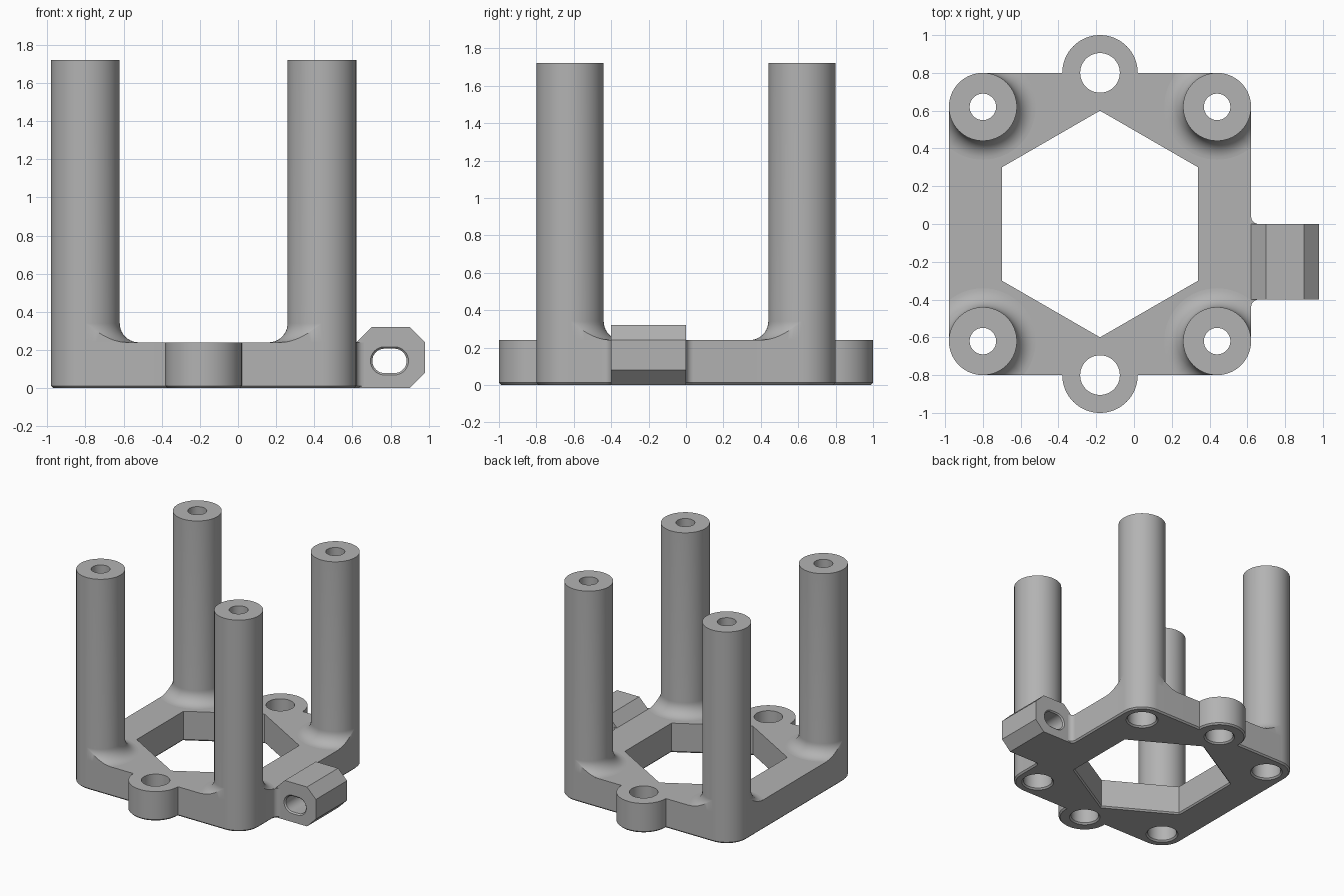
import bpy, bmesh
from math import cos, sin, acos, asin, pi, radians

if "Cube" in bpy.data.objects:
    bpy.data.objects.remove(bpy.data.objects["Cube"])

grey = bpy.data.materials.new("plain grey")
grey.use_nodes = True
colour = (0.45, 0.45, 0.45, 1)
grey.diffuse_color = colour
grey.node_tree.nodes["Principled BSDF"].inputs["Base Color"].default_value = colour

CX = -0.18           # centre of the plate in x
HALF = 0.8           # half width of the plate
POST_R, POST_AT = 0.18, 0.62
THICK, TOP = 0.24, 1.72
FILLET = 0.1
BORE, SCREW = 0.11, 0.07
CH = 0.012           # edge chamfer


def loft(name, rings, wrap=False):
    """Skin a list of equal rings, capped at the ends or wrapped into a tube."""
    bm = bmesh.new()
    rows = [[bm.verts.new(p) for p in ring] for ring in rings]
    n = len(rows[0])
    pairs = list(zip(rows, rows[1:]))
    if wrap:
        pairs.append((rows[-1], rows[0]))
    else:
        bm.faces.new(rows[0])
        bm.faces.new(rows[-1])
    for a, b in pairs:
        for i in range(n):
            j = (i + 1) % n
            bm.faces.new((a[i], a[j], b[j], b[i]))
    bmesh.ops.remove_doubles(bm, verts=bm.verts, dist=1e-5)
    bmesh.ops.recalc_face_normals(bm, faces=bm.faces)
    mesh = bpy.data.meshes.new(name)
    bm.to_mesh(mesh)
    bm.free()
    mesh.materials.append(grey)
    obj = bpy.data.objects.new(name, mesh)
    bpy.context.collection.objects.link(obj)
    return obj


def activate(obj):
    bpy.ops.object.select_all(action='DESELECT')
    obj.select_set(True)
    bpy.context.view_layer.objects.active = obj


def cut(obj, cutters):
    for c in cutters:
        mod = obj.modifiers.new("cut", 'BOOLEAN')
        mod.operation, mod.solver, mod.object = 'DIFFERENCE', 'EXACT', c
        activate(obj)
        bpy.ops.object.modifier_apply(modifier=mod.name)
        bpy.data.objects.remove(c)


def smooth(obj):
    activate(obj)
    bpy.ops.object.shade_smooth_by_angle(angle=radians(30))


def arc(x, y, r, start, end, n):
    return [(x + r * cos(start + (end - start) * i / n),
             y + r * sin(start + (end - start) * i / n)) for i in range(n + 1)]


def at_z(points, z):
    return [(x, y, z) for x, y in points]


def hole(x, y, r, sides, spin=0):
    """Upright cutter that flares at the underside."""
    def ring(rad, z):
        return [(x + rad * cos(spin + 2 * pi * i / sides),
                 y + rad * sin(spin + 2 * pi * i / sides), z) for i in range(sides)]
    return loft("cutter", [ring(r + 2 * CH, -CH), ring(r, CH), ring(r, THICK + 0.1)])


# Plate outline: rounded corners, two half-round ears, fillets beside the tab
def outline(d):
    r, e = POST_R - d, 0.2 - d
    dip = asin(d / e)
    px, mx = CX + POST_AT, CX - POST_AT
    edge = CX + HALF
    pts = arc(px, -POST_AT, r, -pi / 2, 0, 16)
    pts += arc(edge + 0.04, -0.44, 0.04 + d, pi, pi / 2, 6)
    pts += arc(edge + 0.04, 0.04, 0.04 + d, 1.5 * pi, pi, 6)
    pts += arc(px, POST_AT, r, 0, pi / 2, 16)
    pts += arc(CX, HALF, e, -dip, pi + dip, 32)
    pts += arc(mx, POST_AT, r, pi / 2, pi, 16)
    pts += arc(mx, -POST_AT, r, pi, 1.5 * pi, 16)
    pts += arc(CX, -HALF, e, pi - dip, 2 * pi + dip, 32)
    return pts


base = loft("base_plate", [at_z(outline(CH), 0), at_z(outline(0), CH),
                           at_z(outline(0), THICK)])
cutters = [hole(CX, 0, 0.6, 6, pi / 2)]
cutters += [hole(CX, s * HALF, 0.105, 48) for s in (-1, 1)]
cutters += [hole(CX + sx * POST_AT, sy * POST_AT, BORE, 48)
            for sx in (-1, 1) for sy in (-1, 1)]
cut(base, cutters)
smooth(base)


# Hollow posts, with a foot fillet trimmed to the plate's edge
def post(name, sx, sy, sides=64, steps=10):
    dirs = [(cos(2 * pi * i / sides), sin(2 * pi * i / sides)) for i in range(sides)]

    def foot_radius(c, s):
        if c > -1e-6 and s > -1e-6:
            return POST_R
        reach = max(c, s)
        full = POST_R + FILLET
        return min(full, POST_R / reach) if reach > 0 else full

    def point(c, s, r, z):
        return (CX + sx * (POST_AT + r * c), sy * (POST_AT + r * s), z)

    rings = [[point(c, s, foot_radius(c, s), THICK) for c, s in dirs]]
    for k in range(steps + 1):
        ring = []
        for c, s in dirs:
            ratio = (POST_R + FILLET - foot_radius(c, s)) / FILLET
            a = acos(max(0, min(1, ratio))) * (1 - k / steps)
            ring.append(point(c, s, POST_R + FILLET * (1 - cos(a)),
                              THICK + FILLET * (1 - sin(a))))
        rings.append(ring)
    for r, z in ((POST_R, TOP), (SCREW, TOP), (SCREW, 0.6), (BORE, 0.6), (BORE, THICK)):
        rings.append([point(c, s, r, z) for c, s in dirs])
    smooth(loft(name, rings, wrap=True))


for sx, side in ((1, "left"), (-1, "right")):
    for sy, end in ((-1, "front"), (1, "back")):
        post(f"{end}_{side}_post", sx, sy)

# Side tab with bevelled corners and a chamfered slot
x0, x1, h, b = CX + HALF, 0.98, 0.32, 0.08
profile = [(x0 - 0.02, 0), (x1 - b, 0), (x1, b), (x1, h - b), (x1 - b, h),
           (x0 + b, h), (x0, h - b), (x0 - 0.02, h - b)]
tab = loft("side_tab", [[(x, y, z) for x, z in profile] for y in (-0.4, 0)])


def slot(r, y):
    pts = arc(0.82, 0.143, r, -pi / 2, pi / 2, 16)
    pts += arc(0.768, 0.143, r, pi / 2, 1.5 * pi, 16)
    return [(x, y, z) for x, z in pts]


cut(tab, [loft("cutter", [slot(0.084, -0.41), slot(0.064, -0.39),
                          slot(0.064, -0.01), slot(0.084, 0.01)])])
smooth(tab)
